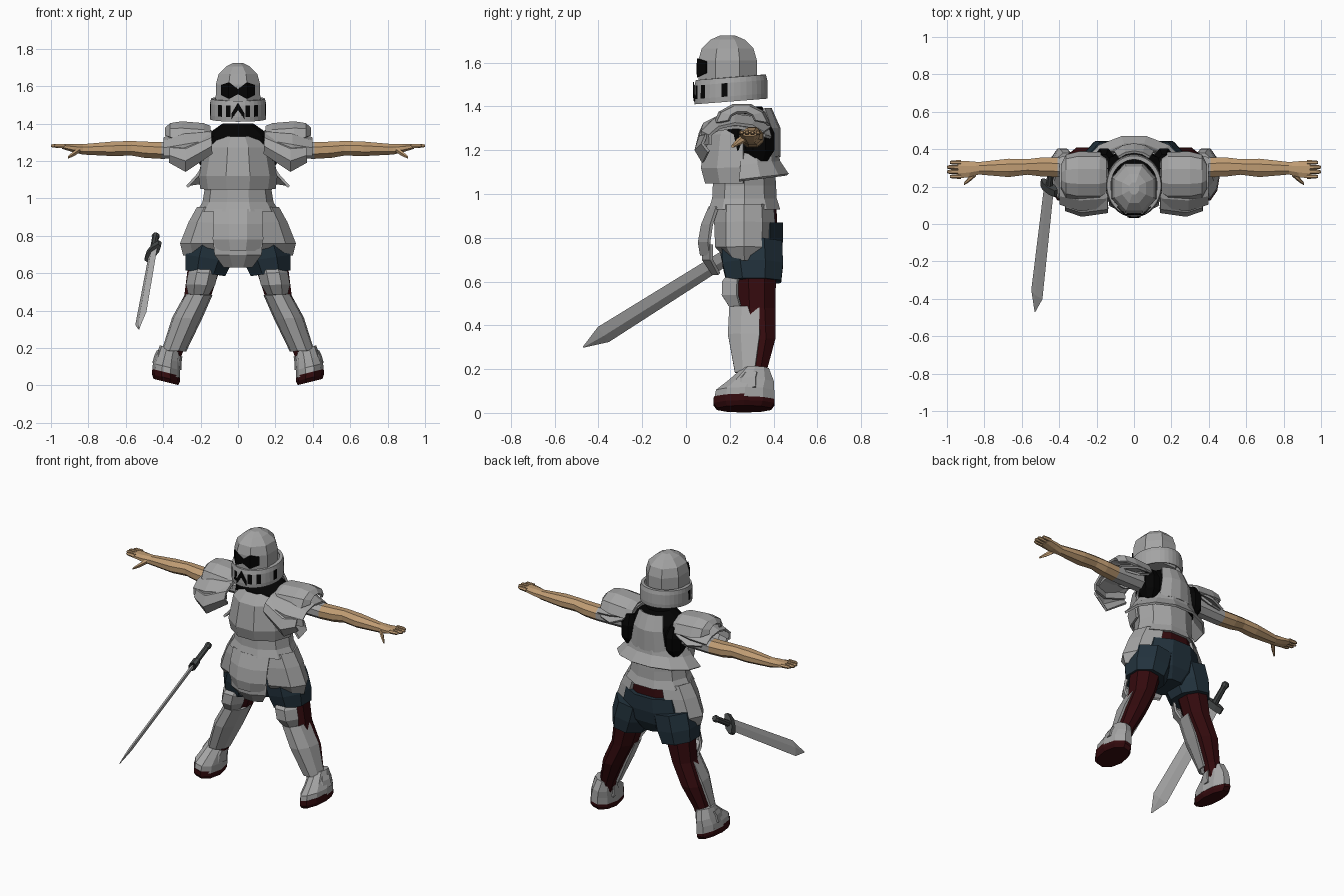
import bpy, bmesh
from math import sin, cos, radians
from mathutils import Matrix, Vector

old = bpy.data.objects.get("Cube")
if old:
    bpy.data.objects.remove(old, do_unlink=True)


def material(name, rgb):
    m = bpy.data.materials.new(name)
    m.use_nodes = True
    m.diffuse_color = (*rgb, 1)
    bsdf = next(n for n in m.node_tree.nodes if n.type == 'BSDF_PRINCIPLED')
    bsdf.inputs["Base Color"].default_value = (*rgb, 1)
    bsdf.inputs["Roughness"].default_value = 0.7
    return m


steel = material("steel grey", (0.37, 0.37, 0.37))
bright = material("blade steel", (0.48, 0.48, 0.48))
black = material("undersuit black", (0.001, 0.001, 0.001))
skin = material("skin tan", (0.52, 0.33, 0.17))
red = material("dark red", (0.033, 0.003, 0.004))
blue = material("dark blue", (0.016, 0.032, 0.046))
grip_grey = material("grip grey", (0.06, 0.065, 0.065))


def finish(name, bm, mats, mirror=False, thick=0):
    mesh = bpy.data.meshes.new(name)
    bm.to_mesh(mesh)
    bm.free()
    ob = bpy.data.objects.new(name, mesh)
    bpy.context.collection.objects.link(ob)
    for m in mats:
        mesh.materials.append(m)
    if thick:
        mod = ob.modifiers.new("thickness", 'SOLIDIFY')
        mod.thickness, mod.offset = thick, 0
    if mirror:
        ob.modifiers.new("mirror", 'MIRROR')
    return ob


def sweep(name, rings, mats, n=8, arc=None, axis='Z', mirror=False, thick=0,
          cap=True, shear=(0, 0), paint=None, matrix=None):
    """Join elliptical rings. Z rings: cx, cy, z, rx, ry (angle 0 faces front).
    X rings: x, cy, cz, ry, rz (angle 0 faces up). An arc makes an open plate."""
    bm = bmesh.new()
    if arc:
        angles = [radians(arc[0] + (arc[1] - arc[0]) * i / n) for i in range(n + 1)]
    else:
        angles = [radians(360 * (i + 0.5) / n) for i in range(n)]
    rows = []
    for p, q, r, s, t in rings:
        row = []
        for a in angles:
            if axis == 'Z':
                x, y = p + s * sin(a), q - t * cos(a)
                co = Vector((x, y, r + shear[0] * (x - p) + shear[1] * (y - q)))
            else:
                co = Vector((p, q + s * sin(a), r + t * cos(a)))
            row.append(bm.verts.new(matrix @ co if matrix else co))
        rows.append(row)
    for r in range(len(rows) - 1):
        for i in range(n):
            j = (i + 1) % len(angles)
            f = bm.faces.new((rows[r][i], rows[r][j], rows[r + 1][j], rows[r + 1][i]))
            if paint and paint(r, i):
                f.material_index = 1
    if not arc and cap:
        bm.faces.new(rows[0])
        bm.faces.new(rows[-1])
    bmesh.ops.recalc_face_normals(bm, faces=bm.faces)
    return finish(name, bm, mats, mirror, thick)


def strip(name, columns, mat):
    """Thin mirrored plate from columns of x, y, low z, high z."""
    bm = bmesh.new()
    pairs = [(bm.verts.new((x, y, lo)), bm.verts.new((x, y, hi)))
             for x, y, lo, hi in columns]
    for a, b in zip(pairs, pairs[1:]):
        bm.faces.new((a[0], b[0], b[1], a[1]))
    return finish(name, bm, [mat], mirror=True, thick=0.006)


def around(cx, cy, *rows):
    return [(cx, cy, *row) for row in rows]


PLATE = 0.014

# Helmet: dome, eye openings, slotted jaw guard
sweep("helmet_dome", around(0, 0.19, (1.45, .13, .145), (1.61, .128, .145),
      (1.665, .112, .128), (1.705, .068, .085), (1.725, .028, .035)), [steel])
strip("eye_opening", [(0, .052, 1.556, 1.585), (.05, .052, 1.533, 1.62),
                      (.09, .093, 1.553, 1.606)], black)
slots = (1, 3, 7, 27, 31, 33)
sweep("jaw_guard", around(0, .205, (1.423, .145, .163), (1.447, .147, .165),
      (1.508, .146, .163), (1.53, .142, .158), (1.53, .124, .14)), [steel, black],
      n=36, cap=False, thick=.008, shear=(0, .08),
      paint=lambda r, i: r == 1 and i in slots)
strip("nose_opening", [(0, .034, 1.472, 1.512), (.034, .037, 1.425, 1.455)], black)

# Undersuit and torso armour
sweep("undersuit", around(0, .27, (1.05, .16, .12), (1.2, .195, .13),
      (1.33, .185, .12), (1.37, .13, .1), (1.4, .085, .08)), [black], n=12)
sweep("shoulder_blade", around(.16, .335, (1.15, .03, .04), (1.2, .058, .075),
      (1.28, .06, .075), (1.34, .03, .04)), [black], mirror=True)
sweep("breastplate", around(0, .27, (1.325, .12, .13), (1.27, .175, .18),
      (1.12, .205, .205), (1.05, .195, .185)), [steel], n=5, arc=(-88, 88), thick=PLATE)
sweep("back_plate", around(0, .27, (1.39, .125, .115), (1.3, .155, .155),
      (1.17, .185, .155)), [steel], n=4, arc=(138, 222), thick=PLATE)
sweep("back_flare", around(0, .27, (1.19, .18, .148), (1.13, .215, .158),
      (1.065, .275, .2)), [steel], n=7, arc=(82, 278), thick=PLATE, shear=(0, .12))
sweep("waist_plate", around(0, .267, (1.14, .19, .145), (1.04, .18, .152),
      (.98, .19, .155), (.93, .22, .172)), [steel], n=10)

# Belt and shorts
sweep("belt", around(0, .275, (.95, .19, .145), (.84, .205, .15)), [red], n=10)
sweep("shorts_seat", around(0, .295, (.87, .205, .155), (.78, .23, .155),
      (.7, .2, .14), (.63, .1, .1)), [blue], n=10)
sweep("shorts_leg", [(.13, .3, .78, .135, .15), (.155, .305, .68, .135, .15),
      (.175, .31, .6, .115, .135)], [blue], mirror=True, shear=(.15, 0))

# Skirt plates
sweep("front_skirt_plate", around(0, .27, (.94, .2, .165), (.86, .205, .2),
      (.78, .205, .215), (.72, .17, .205)), [steel], n=3, arc=(-40, 40), thick=PLATE)
sweep("groin_plate", around(0, .27, (.77, .21, .195), (.7, .2, .195),
      (.635, .12, .15)), [steel], n=3, arc=(-38, 38), thick=PLATE)
sweep("hip_plate", around(0, .27, (.95, .21, .138), (.87, .255, .145),
      (.76, .3, .14), (.7, .285, .075)), [steel], n=4, arc=(24, 152),
      mirror=True, thick=.02)

# Legs, knee and shin armour
sweep("leg", [(.17, .32, .68, .1, .1), (.215, .325, .48, .078, .09),
      (.28, .335, .34, .072, .08), (.335, .32, .2, .052, .055),
      (.365, .31, .1, .045, .055)], [red], mirror=True)
sweep("knee_plate", [(.175, .28, .65, .07, .07), (.187, .28, .6, .08, .118),
      (.2, .28, .54, .078, .12), (.21, .28, .49, .055, .085)], [steel],
      n=3, arc=(-68, 68), mirror=True, thick=PLATE)
sweep("shin_guard", [(.21, .315, .485, .068, .118), (.272, .315, .36, .075, .125),
      (.342, .3, .185, .06, .075)], [steel], n=5, arc=(-100, 100),
      mirror=True, thick=PLATE)

# Boots with dark soles
sweep("boot_sole", around(.385, .265, (.018, .066, .13), (.04, .075, .147),
      (.07, .073, .145)), [red], mirror=True, n=10, shear=(.25, 0))
sweep("boot", [(.384, .267, .058, .075, .145), (.382, .27, .1, .073, .14),
      (.375, .295, .14, .064, .112), (.362, .318, .2, .056, .064)], [steel],
      mirror=True, n=10, shear=(.25, 0))
sweep("instep_band", [(.38, .31, .1, .074, .112), (.374, .31, .145, .068, .095),
      (.366, .318, .17, .064, .078)], [steel], n=5, arc=(-95, 95),
      mirror=True, thick=.01, shear=(.25, 0))

# Shoulder armour in three overlapping layers, open at the back
sweep("shoulder_pad", [(.15, .255, 1.31, .1, .075), (.185, .255, 1.31, .125, .09),
      (.3, .255, 1.315, .125, .095), (.36, .255, 1.325, .11, .075),
      (.385, .255, 1.335, .06, .04)], [steel], n=5, arc=(-90, 90), axis='X',
      mirror=True, thick=PLATE)
sweep("middle_lame", [(.15, .235, 1.29, .15, .075), (.29, .235, 1.26, .165, .1),
      (.395, .235, 1.25, .13, .07)], [steel], n=5, arc=(-110, 65), axis='X',
      mirror=True, thick=PLATE)
sweep("lower_lame", [(.14, .225, 1.285, .16, .075), (.28, .225, 1.21, .18, .11),
      (.365, .225, 1.235, .15, .07)], [steel], n=6, arc=(-126, 65), axis='X',
      mirror=True, thick=PLATE)

# Arms with grey sleeves, hands, fingers
sweep("arm", [(.18, .3, 1.265, .06, .055), (.41, .303, 1.256, .056, .048),
      (.5, .305, 1.26, .054, .047), (.57, .305, 1.268, .045, .042),
      (.67, .3, 1.265, .053, .042), (.83, .298, 1.262, .036, .03),
      (.88, .293, 1.268, .046, .024), (.94, .29, 1.278, .05, .014)],
      [skin, steel], axis='X', mirror=True, paint=lambda r, i: r == 0)
for k, finger in enumerate(("index", "middle", "ring", "little")):
    y = .254 + .025 * k
    tip = .985 if k in (0, 3) else 1.0
    sweep(finger + "_finger", [(.925, y, 1.279, .013, .013),
          (tip - .012, y, 1.281, .011, .011), (tip, y, 1.281, .006, .006)],
          [skin], n=6, axis='X', mirror=True)
sweep("thumb", [(.845, .275, 1.262, .02, .018), (.88, .24, 1.238, .015, .016),
      (.91, .213, 1.218, .007, .007)], [skin], n=6, axis='X', mirror=True)

# Sword, laid along its own axis
hilt, tip = Vector((-.455, .19, .715)), Vector((-.53, -.47, .3))
along = (tip - hilt).normalized()
flat = along.cross(Vector((.55, -.55, .6))).normalized()
wide = flat.cross(along)
frame = Matrix((wide, flat, along)).transposed().to_4x4()
frame.translation = hilt
length = (tip - hilt).length
sweep("blade", around(0, 0, (0, .043, .011), (length - .11, .052, .011),
      (length, .003, .002)), [bright], n=4, arc=(0, 360), matrix=frame)
sweep("crossguard", around(0, 0, (-.025, .07, .025), (.015, .07, .025)),
      [grip_grey], n=8, matrix=frame)
sweep("grip", around(0, 0, (-.14, .018, .018), (-.02, .02, .018)),
      [grip_grey], n=8, matrix=frame)
sweep("pommel", around(0, 0, (-.17, .016, .016), (-.155, .024, .022),
      (-.135, .02, .018)), [grip_grey], n=8, matrix=frame)
